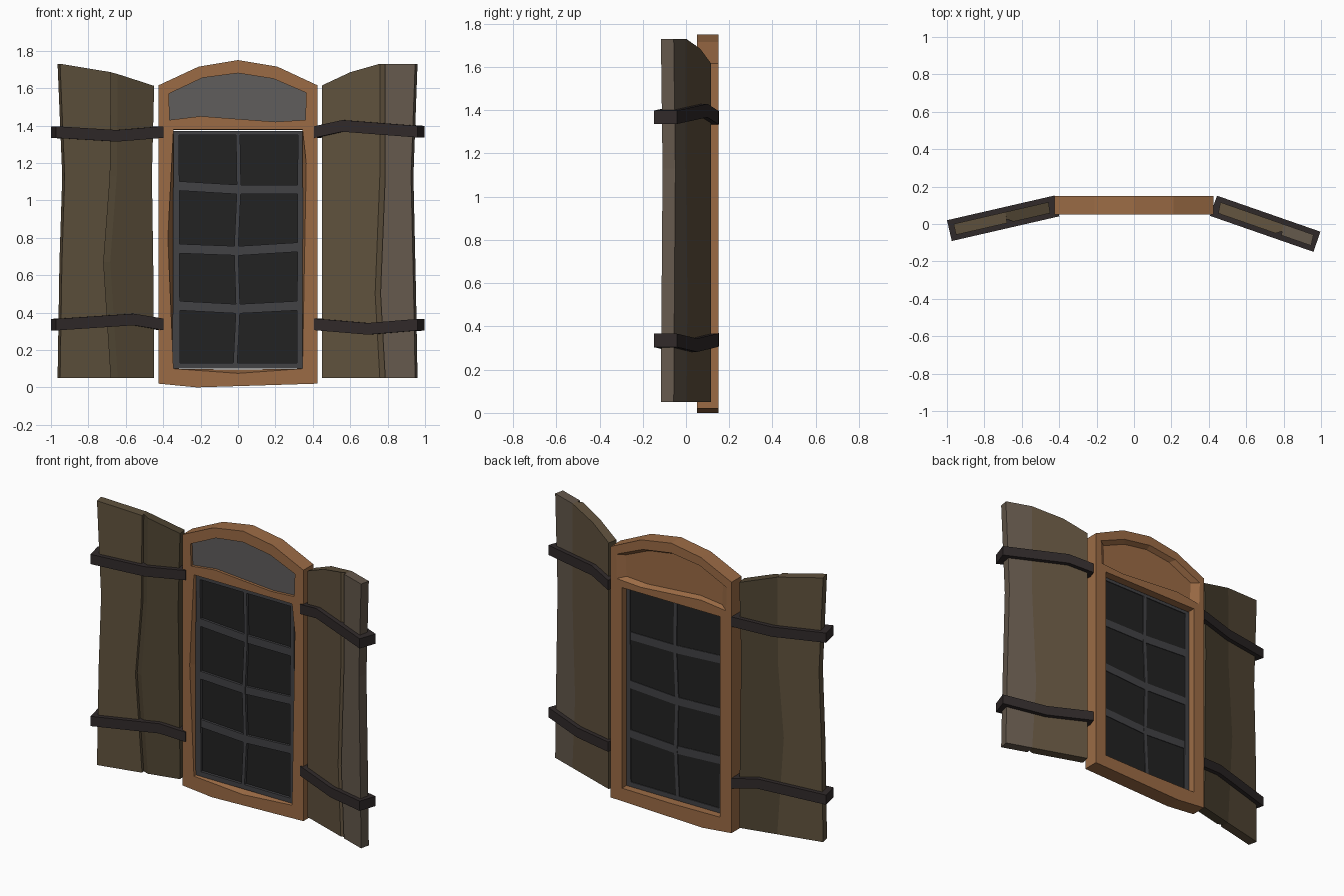
import bpy, bmesh, math

if "Cube" in bpy.data.objects:
    bpy.data.objects.remove(bpy.data.objects["Cube"])


def mat(name, r, g, b):
    m = bpy.data.materials.new(name)
    m.diffuse_color = (r, g, b, 1)
    m.use_nodes = True
    m.node_tree.nodes["Principled BSDF"].inputs["Base Color"].default_value = m.diffuse_color
    return m


WOOD = mat("frame_wood", 0.33, 0.148, 0.06)
IRON = mat("strap_iron", 0.03, 0.023, 0.023)
SASH = mat("sash_grey", 0.055, 0.055, 0.06)
GLASS = mat("dark_glass", 0.016, 0.016, 0.016)
FANLIGHT = mat("fanlight_grey", 0.115, 0.11, 0.107)
PLANK_A = mat("plank_brown", 0.115, 0.083, 0.047)
PLANK_B = mat("plank_dark", 0.08, 0.06, 0.033)
PLANK_C = mat("plank_grey", 0.13, 0.1, 0.073)


def loft(name, rings, material):
    """Skin a list of matching rings and cap both ends."""
    bm = bmesh.new()
    vs = [[bm.verts.new(p) for p in r] for r in rings]
    n = len(rings[0])
    for a, b in zip(vs, vs[1:]):
        for i in range(n):
            j = (i + 1) % n
            bm.faces.new((a[i], a[j], b[j], b[i]))
    bm.faces.new(vs[0])
    bm.faces.new(vs[-1])
    bmesh.ops.recalc_face_normals(bm, faces=bm.faces)
    me = bpy.data.meshes.new(name)
    bm.to_mesh(me)
    bm.free()
    me.materials.append(material)
    ob = bpy.data.objects.new(name, me)
    bpy.context.collection.objects.link(ob)
    return ob


def at(pts, y, s=1.0, c=(0, 0)):
    """Place an (x, z) outline at depth y, scaled about c."""
    return [(c[0] + (x - c[0]) * s, y, c[1] + (z - c[1]) * s) for x, z in pts]


def cut(target, rings):
    cutter = loft("cutter", rings, WOOD)
    cutter.hide_render = True
    mod = target.modifiers.new("cut", "BOOLEAN")
    mod.operation, mod.solver, mod.object = "DIFFERENCE", "EXACT", cutter
    bpy.context.view_layer.objects.active = target
    bpy.ops.object.modifier_apply(modifier=mod.name)
    bpy.data.objects.remove(cutter)


# Arched frame with window opening, front fanlight pocket and shallow back dish
outer = [(-.425, .02), (-.22, 0), (.425, .02), (.425, 1.615), (.21, 1.715),
         (0, 1.75), (-.21, 1.715), (-.425, 1.615)]
frame = loft("window_frame", [at(outer, .05), at(outer, .15)], WOOD)
opening = [(-.345, .10), (0, .075), (.345, .10), (.365, 1.2), (.345, 1.38),
           (-.345, 1.38), (-.375, .8)]
inner = [(-.345, .10), (0, .095), (.345, .10), (.345, 1.2), (.345, 1.375),
         (-.345, 1.375), (-.345, .8)]
cut(frame, [at(opening, .04), at(opening, .05), at(inner, .085), at(inner, .16)])
pocket = [(-.365, 1.43), (-.2, 1.45), (.2, 1.42), (.36, 1.43), (.365, 1.575),
          (.19, 1.65), (0, 1.68), (-.19, 1.655), (-.37, 1.57)]
cut(frame, [at(pocket, .04), at(pocket, .075)])
mid = (0, 1.55)
cut(frame, [at(pocket, .12, .93, mid), at(pocket, .1501, 1.06, mid)])
loft("fanlight_pane", [at(pocket, .068), at(pocket, .076)], FANLIGHT)

# Sash border
border_out = [(-.35, .10), (.35, .10), (.345, 1.37), (-.345, 1.37)]
border_in = [(-.31, .13), (.315, .13), (.32, 1.35), (-.315, 1.35)]
for i, side in enumerate(("bottom", "right", "top", "left")):
    j = (i + 1) % 4
    quad = [border_out[i], border_out[j], border_in[j], border_in[i]]
    loft("sash_" + side, [at(quad, .07), at(quad, .105)], SASH)

# Crooked glazing bars
vertical = [(-.015, .12), (0, .42), (-.01, .735), (.005, 1.06), (0, 1.36)]
loft("vertical_bar", [[(x - .011, .07, z), (x + .011, .07, z), (x + .011, .105, z),
                       (x - .011, .105, z)] for x, z in vertical], SASH)
for k, zs in enumerate([(.437, .42, .437), (.742, .73, .75), (1.077, 1.058, 1.058)]):
    loft("cross_bar_%d" % (k + 1),
         [[(x, .072, z - .025), (x, .072, z + .025), (x, .104, z + .025), (x, .104, z - .025)]
          for x, z in zip((-.32, 0, .325), zs)], SASH)
loft("window_glass", [at(border_in, .087), at(border_in, .1)], GLASS)


def shutter_space(x0, y0, slope):
    """Map (x, depth, z) onto a swung shutter's plane."""
    k = math.hypot(1, slope)
    return lambda x, d, z: (x - d * slope / k, y0 + slope * (x - x0) + d / k, z)


def plank(name, place, section, shifts, levels, tops, material):
    """section: (x, depth, side); shifts: x offset of each side at each level."""
    rings = []
    for i, z in enumerate(levels + [None]):
        rings.append([place(x + shifts[s][i], d, t if z is None else z)
                      for (x, d, s), t in zip(section, tops)])
    loft(name, rings, material)


def strap(name, place, pts):
    h, t = .031, .057
    loft(name, [[place(x, -t, z - h), place(x, -t, z + h), place(x, t, z + h),
                 place(x, t, z - h)] for x, z in pts], IRON)


T = .03
# Left shutter
left = shutter_space(-.985, -.035, .23)
lv = [.05, .67, 1.13]
edge, seam, inside = (0, .01, .025, 0), (0, -.04, -.005, 0), (0, -.005, -.012, 0)
sh = {"e": edge, "s": seam, "i": inside}
plank("left_outer_plank", left,
      [(-.958, -T, "e"), (-.685, -T, "s"), (-.68, T, "s"), (-.958, T, "e")],
      sh, lv, [1.73, 1.685, 1.685, 1.73], PLANK_A)
plank("left_inner_plank", left,
      [(-.683, -.008, "s"), (-.65, -T, "s"), (-.455, -T, "i"), (-.45, T, "i"), (-.68, T, "s")],
      sh, lv, [1.685, 1.675, 1.612, 1.61, 1.685], PLANK_B)
strap("left_upper_strap", left, [(-.987, 1.365), (-.66, 1.345), (-.412, 1.365)])
strap("left_lower_strap", left, [(-.987, .335), (-.57, .363), (-.412, .337)])

# Right shutter
right = shutter_space(.425, .0975, -.348)
lv = [.05, .5, 1.13]
sh = {"e": (0, -.008, -.022, 0), "s": (0, -.025, 0, 0), "i": (0, 0, 0, 0)}
plank("right_inner_plank", right,
      [(.46, -T, "i"), (.61, -T, "i"), (.768, -T, "s"), (.795, -.008, "s"), (.79, T, "s"),
       (.60, T, "i"), (.452, T, "i")],
      sh, lv, [1.615, 1.685, 1.73, 1.73, 1.73, 1.685, 1.615], PLANK_A)
plank("right_outer_plank", right,
      [(.797, -T, "s"), (.957, -T, "e"), (.95, T, "e"), (.79, T, "s")],
      sh, lv, [1.73] * 4, PLANK_C)
strap("right_upper_strap", right, [(.425, 1.365), (.575, 1.398), (.978, 1.367)])
strap("right_lower_strap", right, [(.425, .337), (.71, .313), (.978, .335)])
